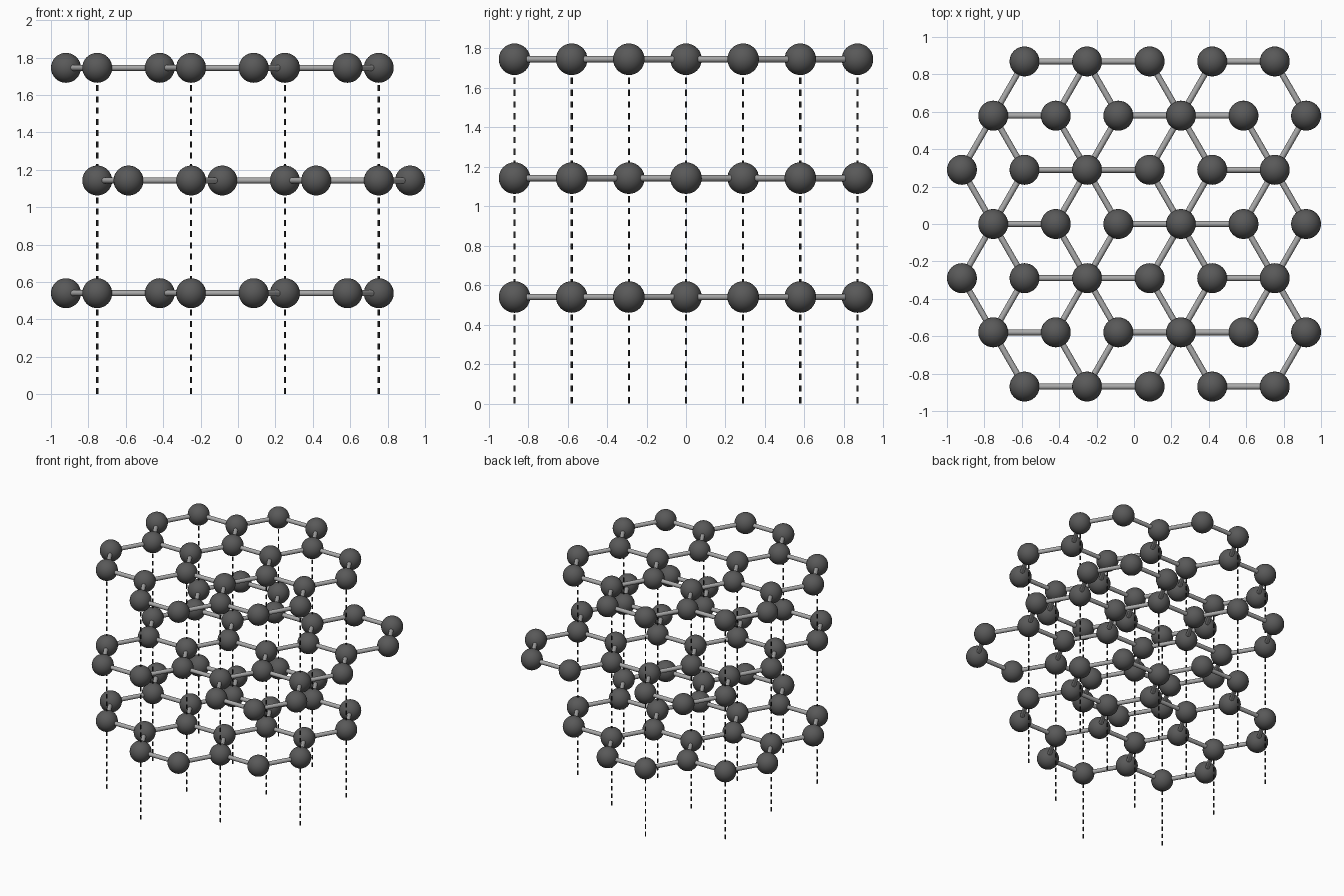
import bpy, bmesh
from math import cos, sin, radians, sqrt
from mathutils import Vector, Matrix

if "Cube" in bpy.data.objects:
    bpy.data.objects.remove(bpy.data.objects["Cube"])

A = 0.3345                       # bond length
H = A * sqrt(3) / 2              # row spacing
LEVELS = (0.54, 1.1425, 1.745)   # layer heights
BALL, ROD, DASH = 0.08, 0.016, 0.0055


def material(name, v):
    m = bpy.data.materials.new(name)
    m.diffuse_color = (v, v, v, 1)
    m.use_nodes = True
    m.node_tree.nodes["Principled BSDF"].inputs["Base Color"].default_value = m.diffuse_color
    return m


def finish(bm, name, mat):
    for f in bm.faces:
        f.smooth = len(f.verts) <= 4
    me = bpy.data.meshes.new(name)
    bm.to_mesh(me)
    bm.free()
    me.materials.append(mat)
    ob = bpy.data.objects.new(name, me)
    bpy.context.collection.objects.link(ob)
    return ob


def rod(bm, p, q, radius, sides):
    d = q - p
    rot = d.to_track_quat('Z', 'Y').to_matrix().to_4x4()
    bmesh.ops.create_cone(bm, cap_ends=True, segments=sides, radius1=radius, radius2=radius,
                          depth=d.length, matrix=Matrix.Translation((p + q) / 2) @ rot)


def sheet(columns):
    """Unique corners of hexagons given as (centre x in bond lengths, row numbers)."""
    pts = {}
    for cx, rows in columns:
        for r in rows:
            for k in range(6):
                x = cx * A + A * cos(radians(60 * k))
                y = r * H + A * sin(radians(60 * k))
                pts[(round(x, 3), round(y, 3))] = Vector((x, y, 0))
    return list(pts.values())


dark = material("atom_grey", 0.1)
light = material("bond_grey", 0.4)
black = material("dash_black", 0.02)

# Two alternating sheets of hexagons, shifted against each other
sheet_a = sheet([(-1.75, (-1, 1)), (-0.25, (-2, 0, 2)), (1.25, (-1, 1))])
sheet_b = sheet([(-1.25, (-2, 0, 2)), (0.25, (-1, 1)), (1.75, (-2, 0, 2))])

for name, pts, z in zip(("bottom", "middle", "top"), (sheet_a, sheet_b, sheet_a), LEVELS):
    up = Vector((0, 0, z))
    # Atoms
    bm = bmesh.new()
    for p in pts:
        bmesh.ops.create_uvsphere(bm, u_segments=32, v_segments=16, radius=BALL,
                                  matrix=Matrix.Translation(p + up))
    finish(bm, name + "_layer_atoms", dark)
    # Bonds between neighbours
    bm = bmesh.new()
    for i, p in enumerate(pts):
        for q in pts[i + 1:]:
            if (p - q).length < A * 1.1:
                rod(bm, p + up, q + up, ROD, 16)
    finish(bm, name + "_layer_bonds", light)

# Dashed vertical lines through atoms that lie above each other
bm = bmesh.new()
for p in sheet_a:
    if any((p - q).length < 0.01 for q in sheet_b):
        for i in range(29):
            z = i * 0.06
            rod(bm, p + Vector((0, 0, z)), p + Vector((0, 0, z + 0.032)), DASH, 8)
finish(bm, "dashed_stacking_lines", black)
